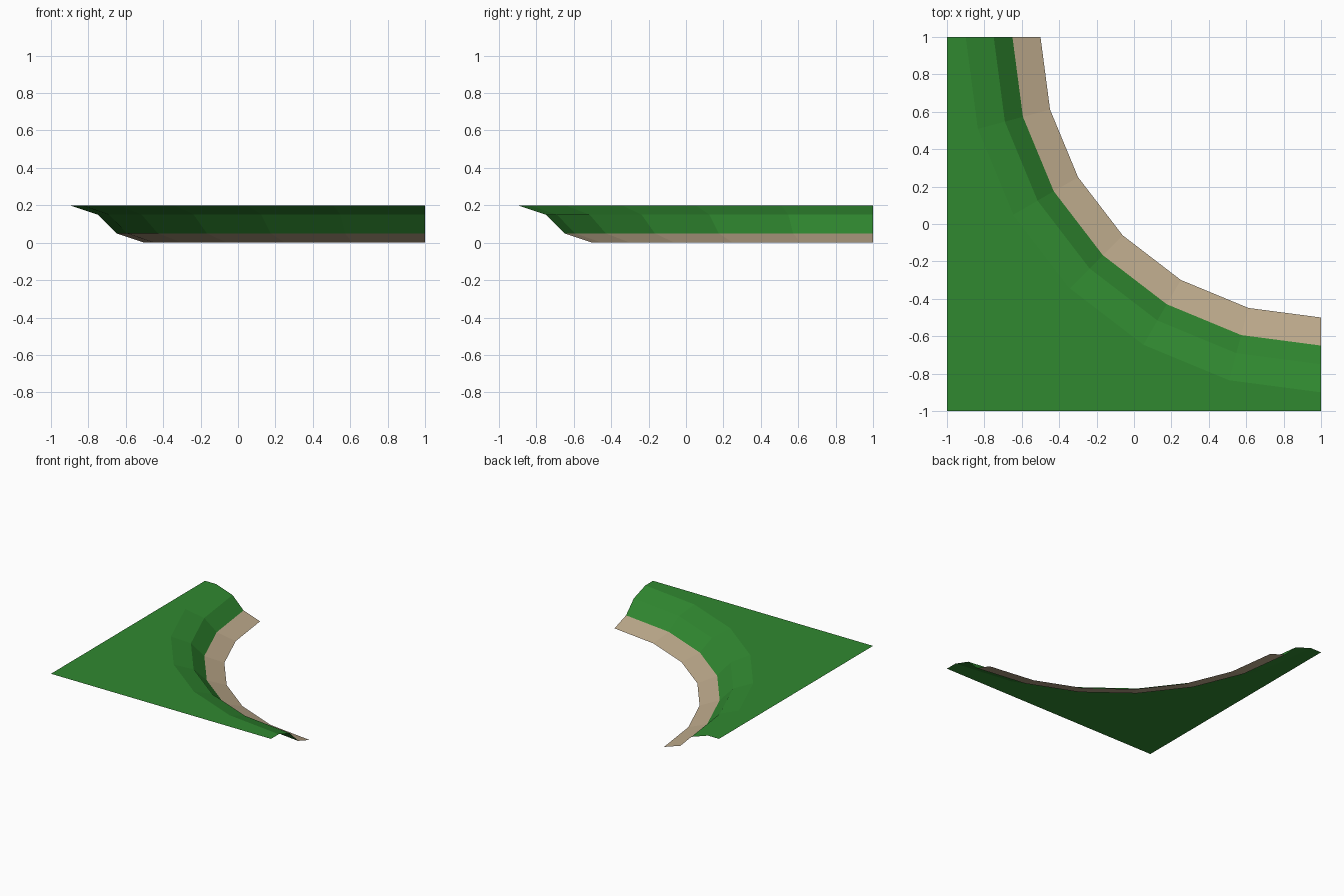
import bpy, bmesh
from math import sin, cos, radians

cube = bpy.data.objects.get("Cube")
if cube:
    bpy.data.objects.remove(cube, do_unlink=True)

SEGMENTS = 6
SQUARE = None  # marks a ring that follows the square tile border


def make_material(name, rgb):
    mat = bpy.data.materials.new(name)
    mat.use_nodes = True
    color = (*rgb, 1)
    mat.diffuse_color = color
    mat.node_tree.nodes["Principled BSDF"].inputs["Base Color"].default_value = color
    return mat


def ring_point(radius, height, step):
    """Point on a quarter ring around the inner corner of the tile."""
    angle = radians(180 + 90 * step / SEGMENTS)
    c, s = cos(angle), sin(angle)
    if radius is SQUARE:
        radius = 2 / max(abs(c), abs(s))
    return (1 + radius * c, 1 + radius * s, height)


def sweep(name, profile, mat):
    """Sweep a (radius, height) profile through the quarter turn."""
    bm = bmesh.new()
    rings = [[bm.verts.new(ring_point(r, z, i)) for i in range(SEGMENTS + 1)]
             for r, z in profile]
    for inner, outer in zip(rings, rings[1:]):
        for i in range(SEGMENTS):
            face = bm.faces.new((inner[i], outer[i], outer[i + 1], inner[i + 1]))
            face.normal_update()
            if face.normal.z < 0:
                face.normal_flip()
    mesh = bpy.data.meshes.new(name)
    bm.to_mesh(mesh)
    bm.free()
    mesh.materials.append(mat)
    obj = bpy.data.objects.new(name, mesh)
    bpy.context.collection.objects.link(obj)
    return obj


grass = make_material("grass green", (0.03, 0.25, 0.03))
sand = make_material("sand", (0.51, 0.40, 0.26))

# Sandy strip along the water's edge
sweep("sand_shore", [(1.5, 0), (1.65, 0.05)], sand)

# Grass slope rising from the sand to a rounded lip
sweep("grass_bank", [(1.65, 0.05), (1.75, 0.15), (1.9, 0.2)], grass)

# Level ground from the lip out to the square border
sweep("grass_ground", [(1.9, 0.2), (SQUARE, 0.2)], grass)
